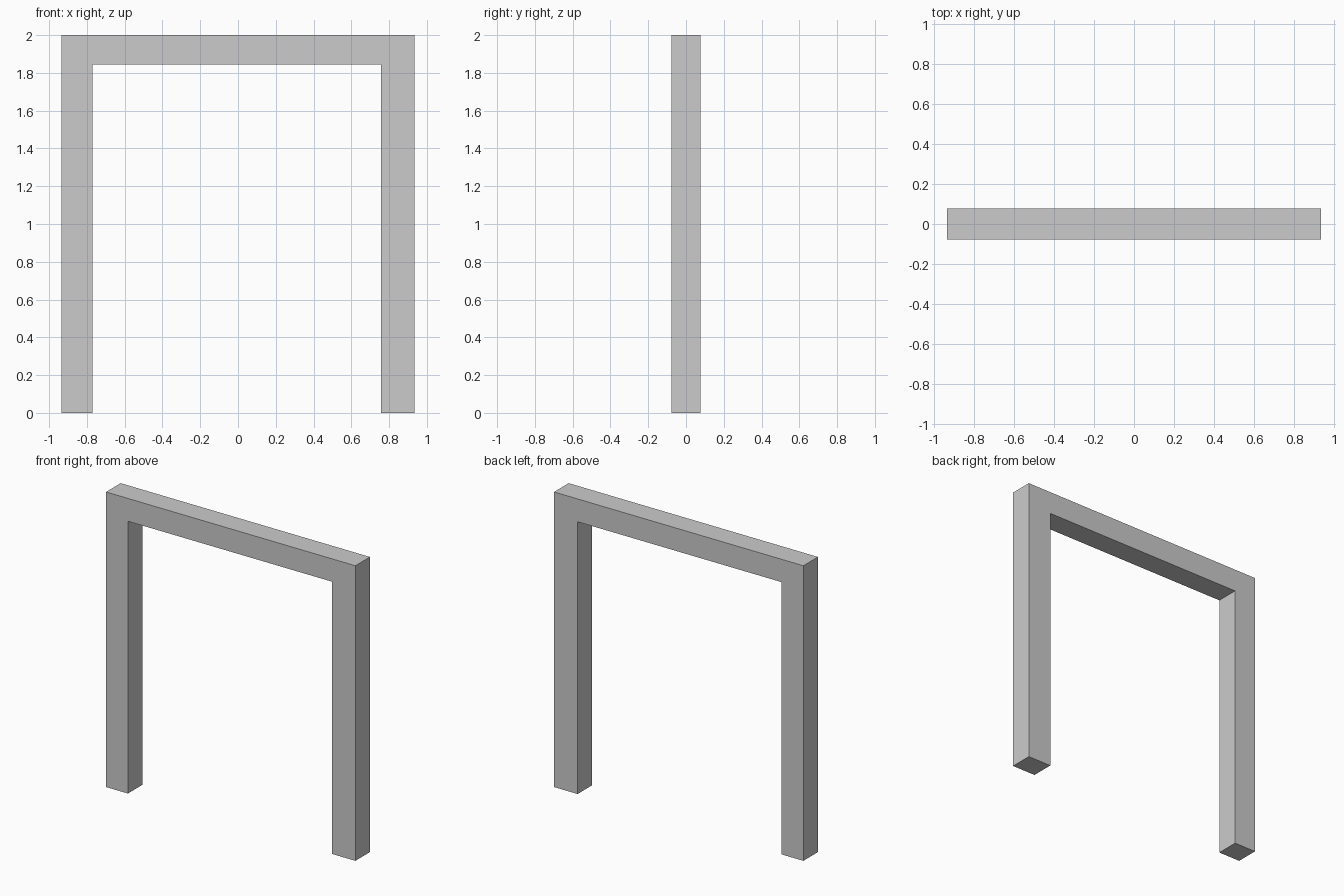
import bpy, bmesh

if "Cube" in bpy.data.objects:
    bpy.data.objects.remove(bpy.data.objects["Cube"])

HALF_WIDTH, HEIGHT, HALF_DEPTH = 0.935, 2.0, 0.078
INNER_LEFT, INNER_RIGHT, BEAM_BOTTOM = -0.771, 0.758, 1.845

# Front outline of the door frame: two posts joined by a top beam
outline = [
    (-HALF_WIDTH, 0), (INNER_LEFT, 0), (INNER_LEFT, BEAM_BOTTOM),
    (INNER_RIGHT, BEAM_BOTTOM), (INNER_RIGHT, 0), (HALF_WIDTH, 0),
    (HALF_WIDTH, HEIGHT), (-HALF_WIDTH, HEIGHT),
]

# Extrude the outline from front to back
bm = bmesh.new()
face = bm.faces.new([bm.verts.new((x, -HALF_DEPTH, z)) for x, z in outline])
result = bmesh.ops.extrude_face_region(bm, geom=[face], use_keep_orig=True)
back = [v for v in result["geom"] if isinstance(v, bmesh.types.BMVert)]
bmesh.ops.translate(bm, verts=back, vec=(0, 2 * HALF_DEPTH, 0))
bmesh.ops.recalc_face_normals(bm, faces=bm.faces)

mesh = bpy.data.meshes.new("door_frame")
bm.to_mesh(mesh)
bm.free()
frame = bpy.data.objects.new("door_frame", mesh)
bpy.context.collection.objects.link(frame)
